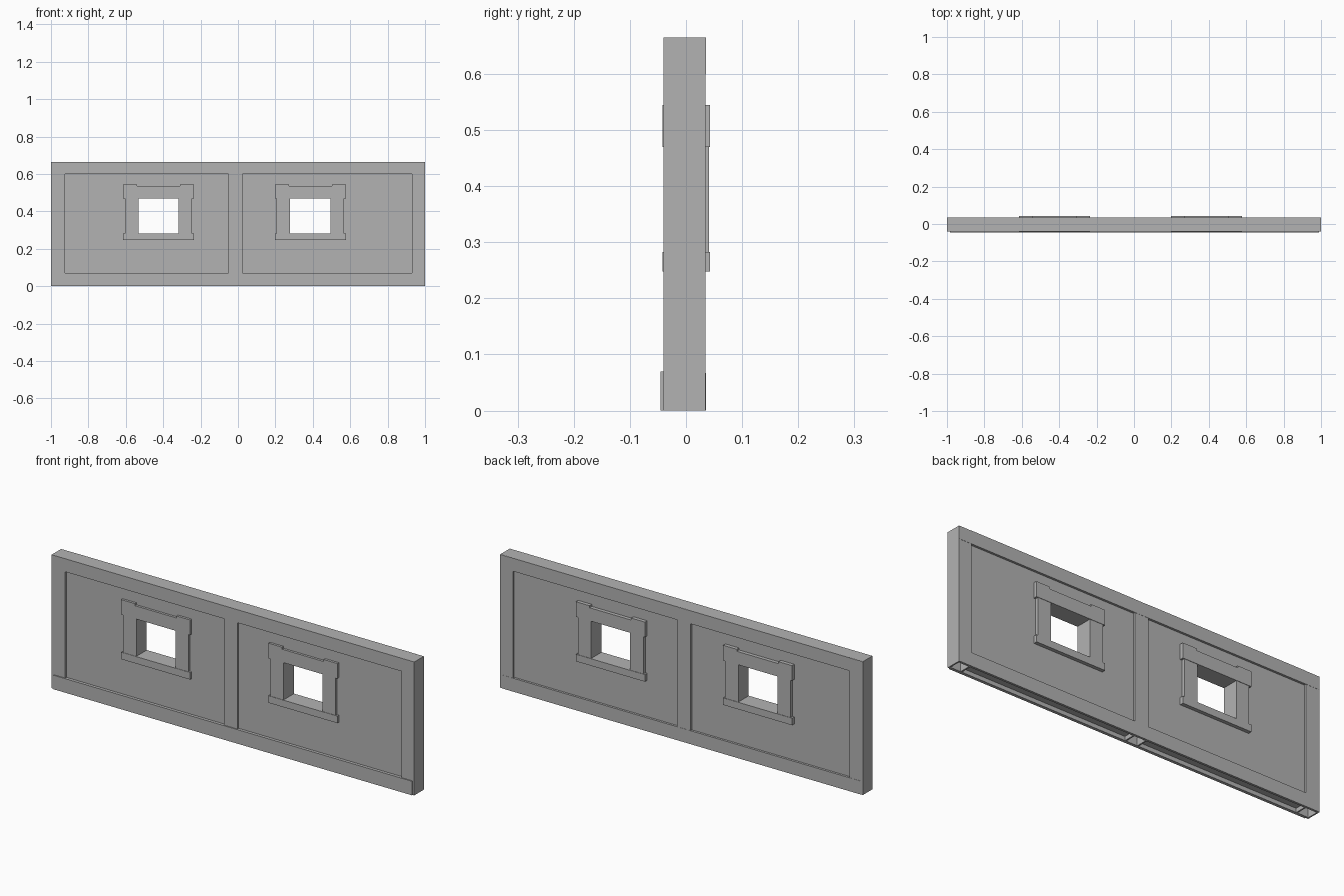
import bpy
import bmesh
from mathutils import Vector

if "Cube" in bpy.data.objects:
    bpy.data.objects.remove(bpy.data.objects["Cube"])

grey = bpy.data.materials.new("wall_grey")
grey.diffuse_color = (0.45, 0.45, 0.45, 1)
grey.use_nodes = True
grey.node_tree.nodes["Principled BSDF"].inputs["Base Color"].default_value = grey.diffuse_color


def block(name, x, y, z, pocket=0):
    """Box from axis ranges; pocket hollows the underside to that depth."""
    lo = Vector((x[0], y[0], z[0]))
    hi = Vector((x[1], y[1], z[1]))
    bm = bmesh.new()
    bmesh.ops.create_cube(bm, size=1)
    for v in bm.verts:
        v.co = Vector([a if c < 0 else b for c, a, b in zip(v.co, lo, hi)])
    bmesh.ops.recalc_face_normals(bm, faces=bm.faces)
    if pocket:
        base = min(bm.faces, key=lambda f: f.calc_center_median().z)
        bmesh.ops.inset_region(bm, faces=[base], thickness=0.01)
        rim = list(base.verts)
        lifted = bmesh.ops.extrude_discrete_faces(bm, faces=[base])["faces"][0]
        for v in lifted.verts:
            v.co.z += pocket
        bmesh.ops.remove_doubles(bm, verts=bm.verts, dist=1e-6)
    me = bpy.data.meshes.new(name)
    bm.to_mesh(me)
    bm.free()
    me.materials.append(grey)
    ob = bpy.data.objects.new(name, me)
    bpy.context.collection.objects.link(ob)
    return ob


def cut(ob, cutter):
    mod = ob.modifiers.new("opening", "BOOLEAN")
    mod.operation = "DIFFERENCE"
    mod.solver = "EXACT"
    mod.object = cutter
    bpy.context.view_layer.objects.active = ob
    bpy.ops.object.modifier_apply(modifier=mod.name)
    bpy.data.objects.remove(cutter)


# Hollow posts: two ends and the middle
for name, x in (("left_post", (-1, -0.925)), ("middle_post", (-0.05, 0.025)),
                ("right_post", (0.93, 1))):
    block(name, x, (-0.04, 0.035), (0, 0.665), pocket=0.1)

# Top beam and bottom rails, which stand a little proud of the posts
for name, x in (("top_beam_left", (-0.925, -0.05)), ("top_beam_right", (0.025, 0.93))):
    block(name, x, (-0.04, 0.036), (0.6, 0.665))
block("back_top_strip", (-1, 1), (0.03, 0.036), (0.6, 0.664))
block("front_bottom_rail", (-0.985, 0.99), (-0.045, -0.03), (0, 0.07))
block("back_bottom_rail", (-0.99, 0.99), (0.025, 0.036), (0, 0.067))

# Recessed panels, each with a window opening
for side, x, cx in (("left", (-0.925, -0.05), -0.425), ("right", (0.025, 0.93), 0.387)):
    panel = block(side + "_panel", x, (-0.03, 0.025), (0.02, 0.6))
    cut(panel, block("opening_cutter", (cx - 0.108, cx + 0.108), (-0.2, 0.2), (0.283, 0.47)))

    # Window surround on both faces: lintel with raised ends, jambs, sill
    for face, jamb_y, trim_y in (("front", (-0.04, -0.03), (-0.042, -0.03)),
                                 ("back", (0.025, 0.041), (0.025, 0.043))):
        tag = f"{side}_{face}_"
        block(tag + "lintel", (cx - 0.19, cx + 0.19), trim_y, (0.47, 0.535))
        block(tag + "sill", (cx - 0.19, cx + 0.19), trim_y, (0.248, 0.283))
        for end, s in (("a", -1), ("b", 1)):
            block(tag + "lintel_end_" + end, sorted((cx + s * 0.19, cx + s * 0.115)),
                  trim_y, (0.535, 0.545))
            block(tag + "jamb_" + end, sorted((cx + s * 0.18, cx + s * 0.108)),
                  jamb_y, (0.283, 0.47))
